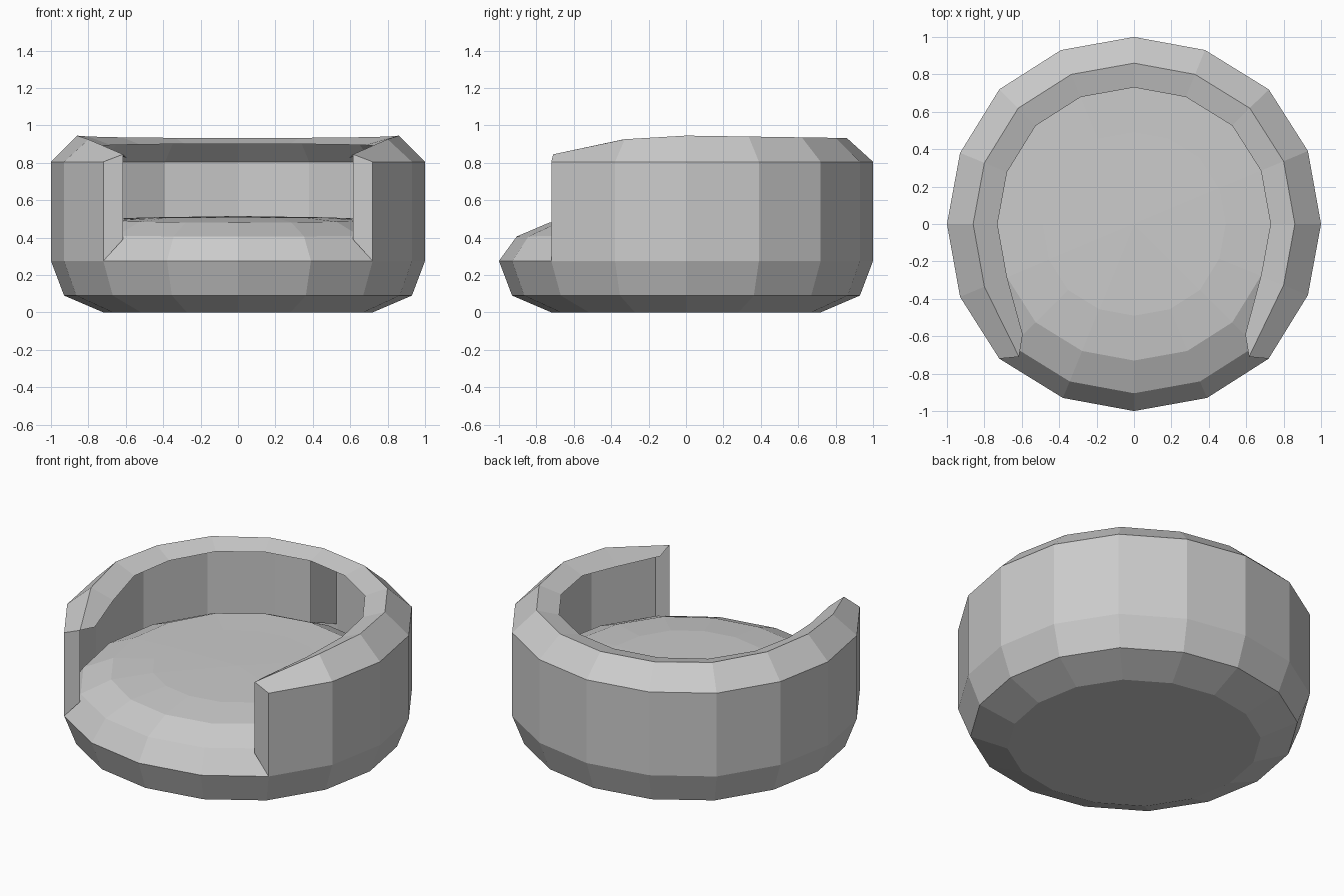
import bpy
import bmesh

cube = bpy.data.objects.get("Cube")
if cube:
    bpy.data.objects.remove(cube, do_unlink=True)

# One light grey upholstery colour
fabric = bpy.data.materials.new("light_grey_fabric")
fabric.use_nodes = True
grey = (0.6, 0.6, 0.6, 1.0)
fabric.diffuse_color = grey
fabric.node_tree.nodes["Principled BSDF"].inputs["Base Color"].default_value = grey

# Sixteen-sided plan, from the front right arm round the back to the front left
quarter = [(1, 0), (0.93, 0.39), (0.72, 0.72), (0.38, 0.93)]
plan = []
for turn in range(4):
    for x, y in quarter:
        for _ in range(turn):
            x, y = -y, x
        plan.append((x, y))
plan = plan[-2:] + plan[:-2]
ARM = 13  # plan points that carry the backrest


def ring(bm, scale, height, count=16):
    """Add one scaled copy of the plan; height is a number or a function of y."""
    verts = []
    for x, y in plan[:count]:
        z = height(y * scale) if callable(height) else height
        verts.append(bm.verts.new((x * scale, y * scale, z)))
    return verts


def bridge(bm, low, high, closed=True):
    n = len(low)
    for i in range(n if closed else n - 1):
        j = (i + 1) % n
        bm.faces.new((low[i], low[j], high[j], high[i]))


def finish(bm, name):
    bm.normal_update()
    mesh = bpy.data.meshes.new(name)
    bm.to_mesh(mesh)
    bm.free()
    mesh.materials.append(fabric)
    obj = bpy.data.objects.new(name, mesh)
    bpy.context.collection.objects.link(obj)
    return obj


# Rounded base
bm = bmesh.new()
rings = [ring(bm, s, z) for s, z in ((0.72, 0), (0.93, 0.09), (1, 0.275))]
bm.faces.new(rings[0][::-1])
for low, high in zip(rings, rings[1:]):
    bridge(bm, low, high)
finish(bm, "base")

# Domed seat cushion, slightly higher toward the back
bm = bmesh.new()
rings = [ring(bm, 1, 0.275),
         ring(bm, 0.905, lambda y: 0.415 + 0.01 * y),
         ring(bm, 0.73, lambda y: 0.495 + 0.02 * y),
         ring(bm, 0.49, 0.508)]
for low, high in zip(rings, rings[1:]):
    bridge(bm, low, high)
centre = bm.verts.new((0, 0, 0.515))
for i in range(16):
    bm.faces.new((rings[-1][i], rings[-1][(i + 1) % 16], centre))
finish(bm, "seat")

# Wraparound backrest: wall, outer bevel, crest and inner lip
bm = bmesh.new()
foot = ring(bm, 1, 0.275, ARM)
shoulder = ring(bm, 1, 0.805, ARM)
crest = ring(bm, 0.86, lambda y: 0.945 - (0.18 * y * y if y < 0 else 0.015 * y), ARM)
lip = ring(bm, 0.73, lambda y: 0.89 + (0.12 * y if y < 0 else 0.015 * y), ARM)
for end, side in ((0, 1), (-1, -1)):
    crest[end].co = (side * 0.615, -0.71, 0.845)
    lip[end].co = (side * 0.595, -0.59, 0.825)
for low, high in zip((foot, shoulder, crest), (shoulder, crest, lip)):
    bridge(bm, low, high, closed=False)

# Flat arm fronts
for end, side in ((0, 1), (-1, -1)):
    inner = bm.verts.new((side * 0.615, -0.71, 0.39))
    loop = [foot[end], shoulder[end], crest[end], inner]
    bm.faces.new(loop if side > 0 else loop[::-1])
finish(bm, "backrest")

# Upright brace behind the seat, under the lip
bm = bmesh.new()
bm.faces.new([bm.verts.new((0, y, z)) for y, z in
              ((0.73, 0.51), (0.99, 0.4), (0.99, 0.81), (0.86, 0.93), (0.73, 0.9))])
finish(bm, "rear_brace")
